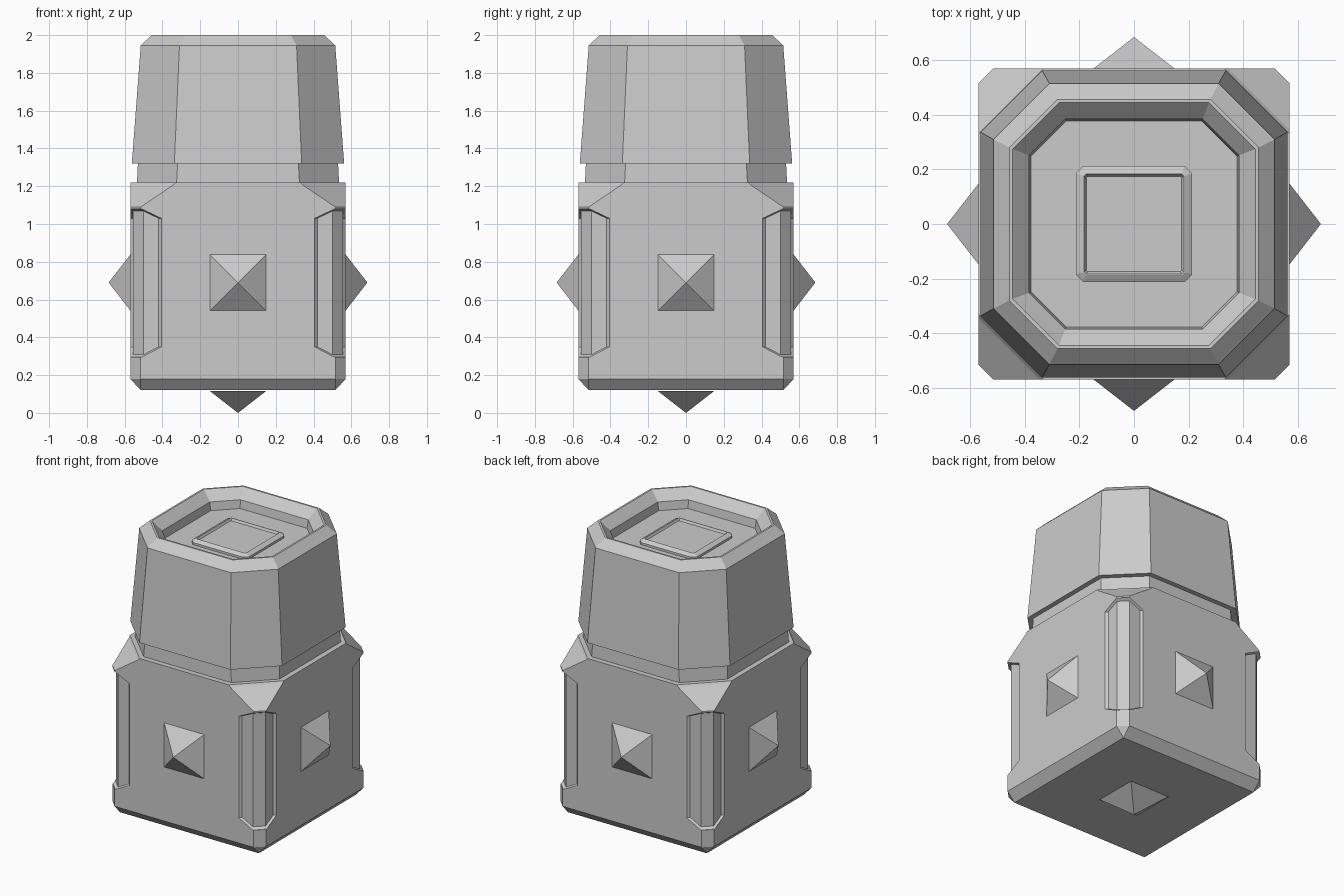
import bpy, bmesh, math
from mathutils import Matrix, Vector

if "Cube" in bpy.data.objects:
    bpy.data.objects.remove(bpy.data.objects["Cube"])


def finish(name, bm):
    bmesh.ops.remove_doubles(bm, verts=bm.verts, dist=1e-4)
    bmesh.ops.recalc_face_normals(bm, faces=bm.faces)
    me = bpy.data.meshes.new(name)
    bm.to_mesh(me)
    bm.free()
    ob = bpy.data.objects.new(name, me)
    bpy.context.collection.objects.link(ob)
    return ob


def loft(name, rings, cap_bottom=True):
    """Stack chamfered squares: (z, half width, half length of the flat side)."""
    bm = bmesh.new()
    loops = []
    for z, h, c in rings:
        pts = [(h, -c), (h, c), (c, h), (-c, h), (-h, c), (-h, -c), (-c, -h), (c, -h)]
        loops.append([bm.verts.new((x, y, z)) for x, y in pts])
    for a, b in zip(loops, loops[1:]):
        for i in range(8):
            j = (i + 1) % 8
            bm.faces.new((a[i], a[j], b[j], b[i]))
    bm.faces.new(loops[-1])
    if cap_bottom:
        bm.faces.new(loops[0][::-1])
    return finish(name, bm)


def boolean(ob, tool, op):
    mod = ob.modifiers.new(op, 'BOOLEAN')
    mod.operation = op
    mod.solver = 'EXACT'
    mod.object = tool
    bpy.context.view_layer.objects.active = ob
    bpy.ops.object.modifier_apply(modifier=mod.name)
    bpy.data.objects.remove(tool)


# body with sloped top corners and neck
body = loft("body", [(0.12, 0.515, 0.515), (0.18, 0.57, 0.515), (1.09, 0.57, 0.515),
                     (1.205, 0.57, 0.345), (1.22, 0.57, 0.33),
                     (1.22, 0.535, 0.325), (1.32, 0.53, 0.32)])

# corner recesses: diagonal prisms expose a slightly smaller core
bm = bmesh.new()
profile = [(0.975, 0.35), (1.08, 0.295), (1.3, 0.295), (1.3, 1.08), (1.08, 1.08), (0.975, 1.03)]
for k in range(4):
    rot = Matrix.Rotation(math.radians(45 + 90 * k), 3, 'Z')
    sides = [[bm.verts.new(rot @ Vector((d / math.sqrt(2), w, z))) for d, z in profile]
             for w in (-0.3, 0.3)]
    bm.faces.new(sides[0])
    bm.faces.new(sides[1][::-1])
    for i in range(6):
        j = (i + 1) % 6
        bm.faces.new((sides[0][i], sides[1][i], sides[1][j], sides[0][j]))
cutter = finish("corner_cutter", bm)
cutter.hide_render = True
core = loft("corner_core", [(0.25, 0.555, 0.5), (1.088, 0.555, 0.5)])
core.hide_render = True
boolean(body, cutter, 'DIFFERENCE')
boolean(body, core, 'UNION')

# tapered cap with a sunken top
loft("cap", [(1.32, 0.53, 0.32), (1.32, 0.562, 0.337), (1.945, 0.515, 0.31),
             (2.0, 0.457, 0.28), (2.0, 0.445, 0.275), (1.94, 0.385, 0.252),
             (1.885, 0.377, 0.248)], cap_bottom=False)

# raised square pad in the cap
loft("top_pad", [(1.885, 0.213, 0.185), (1.9, 0.213, 0.185), (1.915, 0.187, 0.177),
                 (1.915, 0.183, 0.175), (1.9, 0.175, 0.17)], cap_bottom=False)


# pyramid studs on four sides and underneath
def stud(name, matrix):
    bm = bmesh.new()
    base = [bm.verts.new(matrix @ Vector((x, y, 0))) for x, y in
            ((-.148, -.148), (.148, -.148), (.148, .148), (-.148, .148))]
    tip = bm.verts.new(matrix @ Vector((0, 0, 0.115)))
    for i in range(4):
        bm.faces.new((base[i], base[(i + 1) % 4], tip))
    finish(name, bm)


for k, side in enumerate(("right", "back", "left", "front")):
    stud(side + "_stud", Matrix.Rotation(k * math.pi / 2, 4, 'Z')
         @ Matrix.Translation((0.57, 0, 0.69)) @ Matrix.Rotation(math.pi / 2, 4, 'Y'))
stud("bottom_stud", Matrix.Translation((0, 0, 0.115)) @ Matrix.Rotation(math.pi, 4, 'X'))
